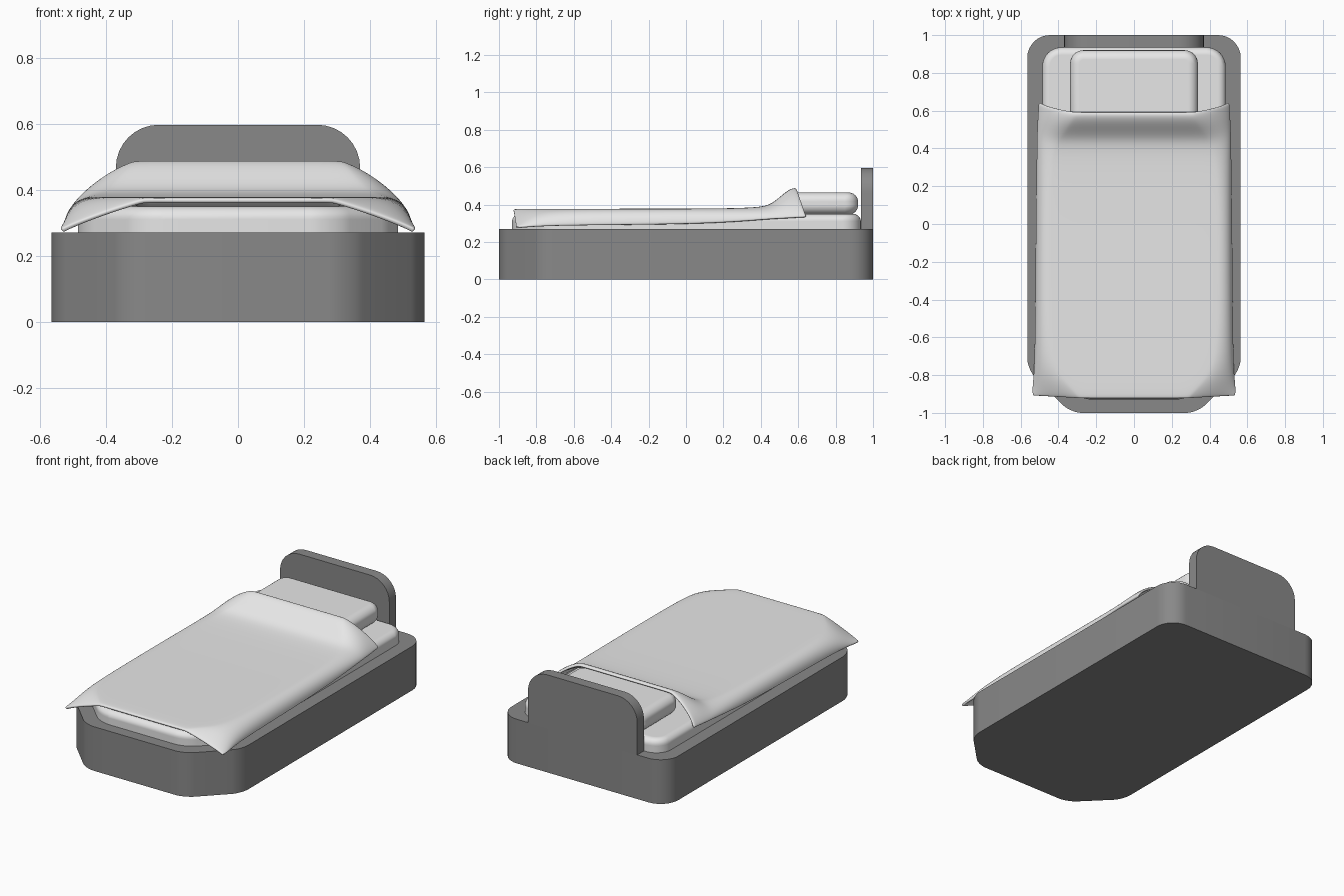
import bpy
import bmesh
import math

cube = bpy.data.objects.get("Cube")
if cube:
    bpy.data.objects.remove(cube, do_unlink=True)


def material(name, value):
    mat = bpy.data.materials.new(name)
    mat.use_nodes = True
    color = (value, value, value, 1)
    mat.diffuse_color = color
    mat.node_tree.nodes["Principled BSDF"].inputs["Base Color"].default_value = color
    return mat


GREY = material("dark grey", 0.25)
WHITE = material("soft white", 0.8)


def add_object(name, bm, mat):
    mesh = bpy.data.meshes.new(name)
    bm.to_mesh(mesh)
    bm.free()
    mesh.materials.append(mat)
    obj = bpy.data.objects.new(name, mesh)
    bpy.context.collection.objects.link(obj)
    bpy.ops.object.select_all(action="DESELECT")
    obj.select_set(True)
    bpy.context.view_layer.objects.active = obj
    return obj


def rounded(half, steps=8):
    """Mirror half an outline of (x, y, cut) corners in x and round each corner."""
    corners = half + [(-x, y, cut) for x, y, cut in reversed(half)]
    points = []
    for i, (x, y, cut) in enumerate(corners):
        if not cut:
            points.append((x, y))
            continue
        offsets = []
        for nx, ny, _ in (corners[i - 1], corners[(i + 1) % len(corners)]):
            length = math.hypot(nx - x, ny - y)
            offsets.append(((nx - x) * cut / length, (ny - y) * cut / length))
        (ax, ay), (bx, by) = offsets
        for k in range(steps + 1):
            t = math.pi / 2 * k / steps
            wa, wb = 1 - math.sin(t), 1 - math.cos(t)
            points.append((x + ax * wa + bx * wb, y + ay * wa + by * wb))
    return points


def prism(name, outline, start, end, mat, upright=False, bevel=0):
    """Extrude an outline along z, or along y when upright."""
    bm = bmesh.new()
    place = (lambda p, d: (p[0], d, p[1])) if upright else (lambda p, d: (p[0], p[1], d))
    rings = [[bm.verts.new(place(p, d)) for p in outline] for d in (start, end)]
    for ring in rings:
        bm.faces.new(ring)
    n = len(outline)
    for i in range(n):
        j = (i + 1) % n
        bm.faces.new((rings[0][i], rings[0][j], rings[1][j], rings[1][i]))
    bmesh.ops.recalc_face_normals(bm, faces=bm.faces)
    obj = add_object(name, bm, mat)
    if bevel:
        bpy.ops.object.shade_smooth()
        mod = obj.modifiers.new("soft edges", "BEVEL")
        mod.width = bevel
        mod.segments = 6
        mod.limit_method = "ANGLE"
        mod.angle_limit = math.radians(60)
        mod.harden_normals = True
    else:
        bpy.ops.object.shade_smooth_by_angle()
    return obj


# Bed base with chamfered foot corners
base = [(0.335, -1, 0.06), (0.565, -0.77, 0.06), (0.565, 1, 0.12)]
prism("bed_base", rounded(base), 0, 0.27, GREY)

# Headboard with rounded top corners
board = [(0.37, 0.27, 0), (0.37, 0.597, 0.13)]
prism("headboard", rounded(board), 0.935, 1, GREY, upright=True)

# Mattress follows the base outline
pad = [(0.29, -0.93, 0.07), (0.485, -0.735, 0.07), (0.485, 0.935, 0.1)]
prism("mattress", rounded(pad), 0.22, 0.35, WHITE, bevel=0.04)

# Pillow
cushion = [(0.338, 0.53, 0.07), (0.338, 0.92, 0.07)]
prism("pillow", rounded(cushion), 0.347, 0.465, WHITE, bevel=0.05)

# Duvet cross-sections from foot to head:
# middle y, edge y, crown z, flat half width, edge x, edge z, drape (1 round, 2 straight)
SECTIONS = [
    (-0.925, -0.91, 0.373, 0.28, 0.535, 0.283, 1.9),
    (-0.91, -0.9, 0.377, 0.29, 0.54, 0.283, 1.75),
    (-0.86, -0.86, 0.378, 0.33, 0.54, 0.283, 1.4),
    (-0.78, -0.78, 0.378, 0.4, 0.53, 0.285, 1),
    (-0.6, -0.6, 0.378, 0.44, 0.525, 0.29, 0.9),
    (0.1, 0.1, 0.378, 0.44, 0.52, 0.295, 0.9),
    (0.39, 0.41, 0.383, 0.42, 0.515, 0.32, 1),
    (0.46, 0.48, 0.402, 0.37, 0.515, 0.326, 1.1),
    (0.53, 0.56, 0.468, 0.32, 0.512, 0.33, 1.35),
    (0.575, 0.615, 0.492, 0.305, 0.508, 0.335, 1.5),
    (0.595, 0.645, 0.484, 0.305, 0.508, 0.335, 1.5),
]


def cross_section(y_mid, y_edge, crown, flat, edge_x, edge_z, drape, steps=8):
    half = [(flat * k / 3, y_mid, crown) for k in range(3)]
    for k in range(steps + 1):
        t = math.pi / 2 * k / steps
        out, up = math.sin(t) ** drape, max(math.cos(t), 0) ** drape
        half.append((flat + (edge_x - flat) * out,
                     y_mid + (y_edge - y_mid) * (1 - up),
                     edge_z + (crown - edge_z) * up))
    return [(-x, y, z) for x, y, z in reversed(half[1:])] + half


bm = bmesh.new()
rows = [[bm.verts.new(p) for p in cross_section(*s)] for s in SECTIONS]
for low, high in zip(rows, rows[1:]):
    for i in range(len(low) - 1):
        bm.faces.new((low[i], low[i + 1], high[i + 1], high[i]))
duvet = add_object("duvet", bm, WHITE)
bpy.ops.object.shade_smooth()
cloth = duvet.modifiers.new("thickness", "SOLIDIFY")
cloth.thickness = 0.015
cloth.offset = -1
soft = duvet.modifiers.new("soft folds", "SUBSURF")
soft.levels = soft.render_levels = 2
